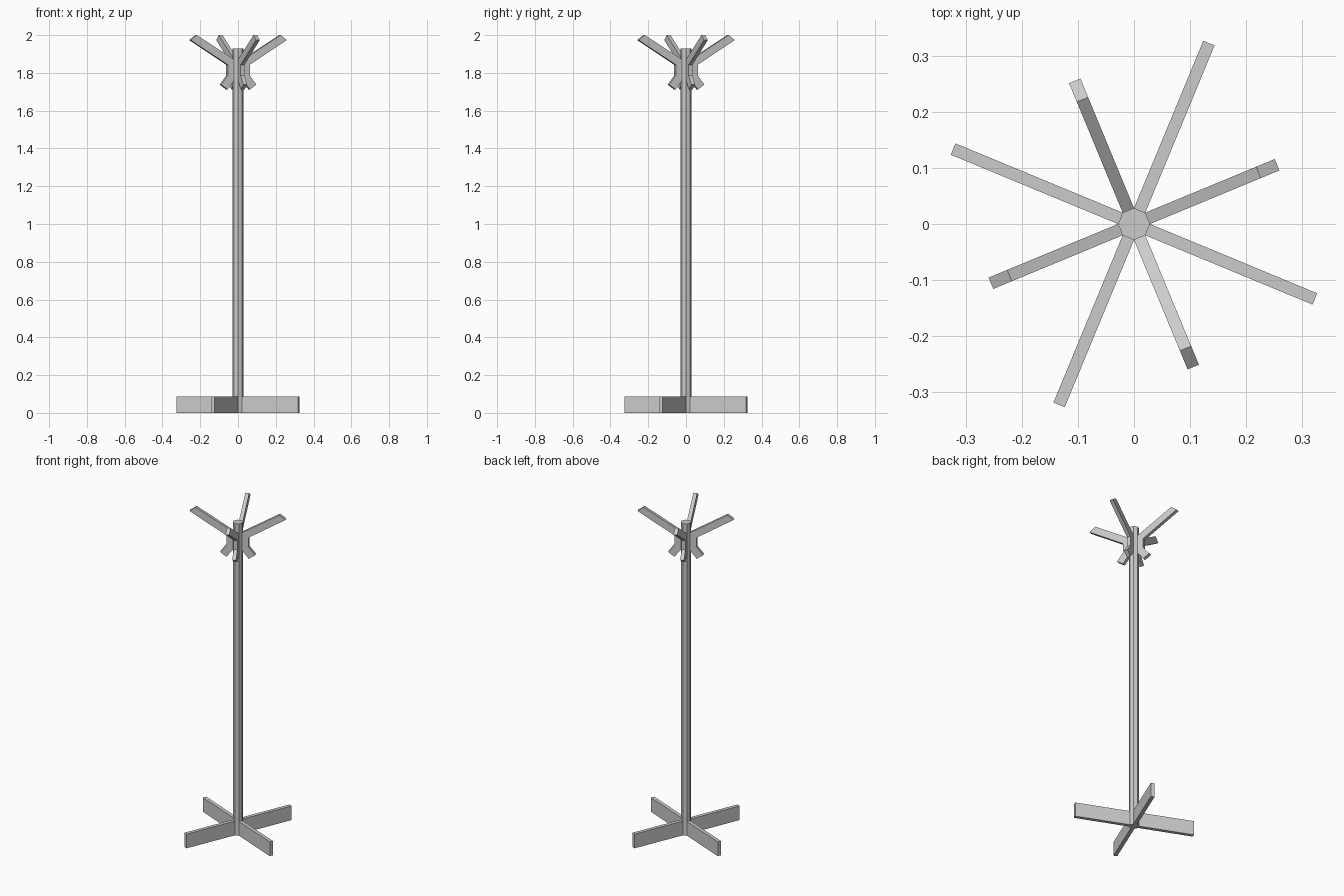
import bpy
import math

if "Cube" in bpy.data.objects:
    bpy.data.objects.remove(bpy.data.objects["Cube"])

R = 0.0285                               # octagon pole radius
INNER = R * math.cos(math.pi / 8) - 0.004  # arms start just inside the pole
WIDTH = 2 * R * math.sin(math.pi / 8)    # arms are as wide as one pole side


def radial_plate(name, profile, angle):
    """Extrude an (r, z) profile to WIDTH and turn it around the pole."""
    n = len(profile)
    verts = [(r, s * WIDTH / 2, z) for s in (-1, 1) for r, z in profile]
    faces = [tuple(range(n)), tuple(reversed(range(n, 2 * n)))]
    faces += [(i, i + n, (i + 1) % n + n, (i + 1) % n) for i in range(n)]
    mesh = bpy.data.meshes.new(name)
    mesh.from_pydata(verts, [], faces)
    obj = bpy.data.objects.new(name, mesh)
    obj.rotation_euler.z = math.radians(angle)
    bpy.context.collection.objects.link(obj)


# Octagonal pole
H = 1.93
bpy.ops.mesh.primitive_cylinder_add(vertices=8, radius=R, depth=H, location=(0, 0, H / 2))
bpy.context.object.name = "pole"

# Foot bar and forked coat hook outlines, counter-clockwise
foot = [(INNER, 0), (0.349, 0), (0.349, 0.088), (INNER, 0.088)]
hook = [(INNER, 1.765), (0.064, 1.712), (0.101, 1.738), (0.063, 1.786),
        (0.063, 1.843), (0.276, 1.974), (0.240, 2.0), (INNER, 1.868)]

# Four feet and four hooks, alternating around the pole sides
for i in range(4):
    radial_plate(f"foot_{i + 1}", foot, 67.5 + 90 * i)
    radial_plate(f"coat_hook_{i + 1}", hook, 22.5 + 90 * i)
